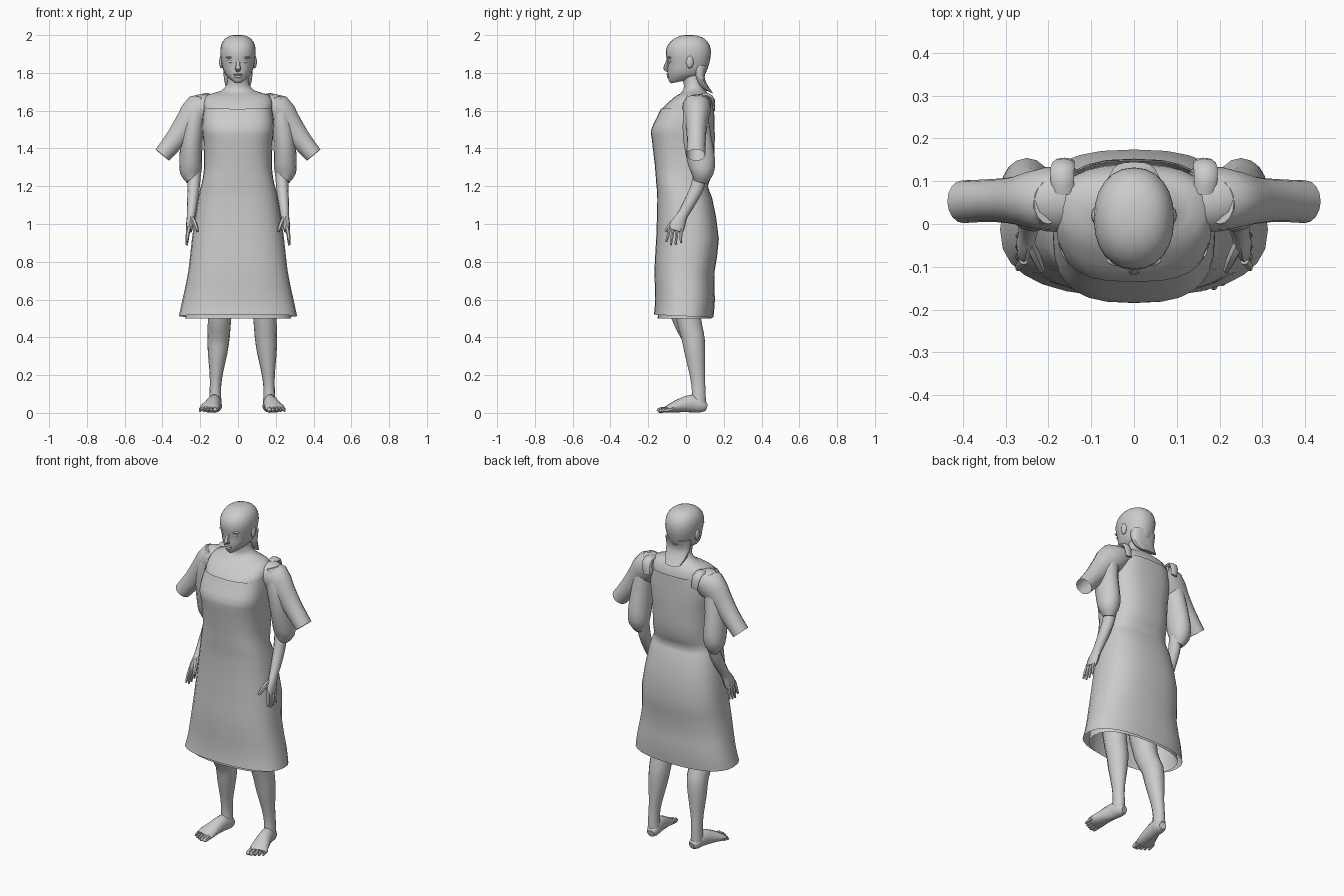
import bpy, bmesh, math
from mathutils import Vector


def smooth_path(rows, n):
    """Catmull-Rom interpolation of number tuples, n steps per span."""
    out = []
    for i in range(len(rows) - 1):
        a, b, c, d = (rows[max(i - 1, 0)], rows[i], rows[i + 1], rows[min(i + 2, len(rows) - 1)])
        for k in range(n):
            t = k / n
            out.append(tuple(0.5 * (2 * q + (r - p) * t + (2 * p - 5 * q + 4 * r - s) * t * t
                                    + (3 * q - p - 3 * r + s) * t ** 3)
                             for p, q, r, s in zip(a, b, c, d)))
    return out + [tuple(rows[-1])]


def skin(name, rings, cap=(True, True), mirror=False):
    """Join rings of points with quads."""
    bm = bmesh.new()
    vs = [[bm.verts.new(p) for p in ring] for ring in rings]
    n = len(vs[0])
    for a, b in zip(vs, vs[1:]):
        for i in range(n):
            j = (i + 1) % n
            bm.faces.new((a[i], a[j], b[j], b[i]))
    if cap[0]:
        bm.faces.new(vs[0])
    if cap[1]:
        bm.faces.new(vs[-1])
    bmesh.ops.recalc_face_normals(bm, faces=bm.faces)
    return finish(name, bm, mirror)


def finish(name, bm, mirror=False):
    me = bpy.data.meshes.new(name)
    bm.to_mesh(me)
    bm.free()
    ob = bpy.data.objects.new(name, me)
    bpy.context.collection.objects.link(ob)
    if mirror:
        ob.modifiers.new("Mirror", 'MIRROR')
    return ob


def body(name, rows, sides=24, steps=2, cap=(True, True)):
    """Horizontal loft; row = z front, z back, y front, y back, half width, squareness."""
    rings = []
    for zf, zb, yf, yb, rx, e in smooth_path(rows, steps):
        ring = []
        for k in range(sides):
            a = 2 * math.pi * k / sides
            c, s = math.cos(a), math.sin(a)
            x = rx * math.copysign(abs(c) ** e, c)
            v = math.copysign(abs(s) ** e, s)
            ring.append((x, (yf + yb) / 2 + v * (yb - yf) / 2, (zf + zb) / 2 + v * (zb - zf) / 2))
        rings.append(ring)
    return skin(name, rings, cap)


def tube(name, rows, ref=(1, 0, 0), sides=12, steps=2, cap=(True, True), mirror=True):
    """Loft along a path; row = x, y, z, radius along ref, radius across."""
    pts = smooth_path(rows, steps)
    rings = []
    for i, p in enumerate(pts):
        t = (Vector(pts[min(i + 1, len(pts) - 1)][:3]) - Vector(pts[max(i - 1, 0)][:3])).normalized()
        u = Vector(ref)
        u = (u - t * u.dot(t)).normalized()
        v = t.cross(u)
        rings.append([Vector(p[:3]) + u * p[3] * math.cos(2 * math.pi * k / sides)
                      + v * p[4] * math.sin(2 * math.pi * k / sides) for k in range(sides)])
    return skin(name, rings, cap, mirror)


def ball(name, loc, scale, mirror=False):
    bm = bmesh.new()
    bmesh.ops.create_uvsphere(bm, u_segments=12, v_segments=8, radius=1)
    for v in bm.verts:
        v.co = Vector(loc) + Vector(a * b for a, b in zip(v.co, scale))
    return finish(name, bm, mirror)


# Head
body("head", [(1.745, 1.775, -.078, .07, .028, 1), (1.76, 1.785, -.092, .085, .048, 1),
              (1.80, 1.80, -.097, .105, .073, .95), (1.85, 1.85, -.098, .123, .087, .95),
              (1.90, 1.90, -.107, .132, .094, .92), (1.945, 1.945, -.098, .126, .09, .92),
              (1.98, 1.98, -.065, .10, .070, .92), (1.997, 1.997, -.025, .06, .038, 1),
              (2.0, 2.0, .01, .025, .008, 1)])
# Face details
tube("nose", [(0, -.092, 1.88, .009, .008), (0, -.102, 1.845, .011, .01),
              (0, -.108, 1.823, .015, .012), (0, -.094, 1.81, .012, .006)], sides=8, mirror=False)
ball("upper_lip", (0, -.094, 1.792), (.024, .01, .006))
ball("lower_lip", (0, -.092, 1.780), (.02, .01, .007))
ball("eye", (.036, -.084, 1.861), (.018, .010, .009), True)
ball("brow", (.038, -.085, 1.882), (.026, .013, .006), True)
ball("ear", (.088, .02, 1.858), (.012, .02, .034), True)
# Hair hanging behind the neck
body("hair_tail", [(1.84, 1.84, .03, .118, .076, .8), (1.79, 1.78, .045, .098, .076, .8),
                   (1.74, 1.735, .065, .115, .068, .8), (1.71, 1.69, .095, .145, .05, .8)], sides=16)
# Neck, shoulders and chest skin
body("neck_and_torso", [(1.80, 1.82, -.03, .085, .055, 1), (1.73, 1.75, -.01, .085, .058, 1),
                        (1.695, 1.71, -.025, .10, .095, 1), (1.68, 1.685, -.05, .12, .165, .85),
                        (1.64, 1.64, -.098, .138, .184, .75), (1.59, 1.59, -.138, .14, .178, .75),
                        (1.50, 1.50, -.16, .135, .165, .8), (1.30, 1.30, -.13, .09, .155, .9),
                        (1.05, 1.05, -.12, .12, .19, .9), (.95, .95, -.10, .12, .18, .9)])

# Dress
body("dress", [(1.61, 1.635, -.134, .147, .180, .7), (1.56, 1.57, -.156, .15, .187, .68),
               (1.50, 1.50, -.184, .152, .19, .7), (1.44, 1.42, -.18, .152, .183, .75),
               (1.31, 1.28, -.165, .145, .18, .76), (1.22, 1.20, -.158, .115, .193, .76),
               (1.13, 1.14, -.152, .138, .212, .78), (.92, .92, -.158, .174, .244, .78),
               (.76, .74, -.167, .15, .263, .8), (.60, .60, -.163, .153, .294, .82),
               (.52, .505, -.17, .145, .313, .82)], sides=28, cap=(False, False))
body("underskirt", [(.75, .75, -.14, .13, .24, .82), (.60, .60, -.145, .135, .265, .82),
                    (.50, .50, -.15, .135, .28, .82)], cap=(False, False))
# Raised shoulder seam behind the arm
tube("shoulder_seam", [(.165, .07, 1.675, .025, .012), (.168, .115, 1.68, .028, .014),
                       (.165, .143, 1.655, .026, .01), (.16, .148, 1.60, .02, .006)], sides=8)

# Raised outer sleeve, open at the cuff
tube("outer_sleeve", [(.14, .055, 1.63, .075, .055), (.205, .058, 1.605, .075, .086),
                      (.265, .055, 1.535, .058, .07), (.33, .055, 1.45, .05, .055),
                      (.40, .052, 1.365, .05, .047)], ref=(0, 1, 0), sides=16, cap=(True, False))
# Hanging puffed sleeve
tube("puff_sleeve", [(.20, .05, 1.67, .035, .05), (.225, .05, 1.58, .055, .066),
                     (.245, .06, 1.45, .058, .075), (.25, .082, 1.33, .06, .073),
                     (.25, .085, 1.27, .056, .06), (.243, .075, 1.225, .03, .036)], sides=16)
# Bare forearm and hand
tube("forearm", [(.23, .08, 1.28, .035, .036), (.235, .058, 1.19, .032, .036),
                 (.243, .012, 1.10, .027, .03), (.248, -.02, 1.045, .022, .028),
                 (.254, -.043, 1.0, .021, .040), (.259, -.055, .965, .016, .038)])
for k, (y0, y1, z1) in enumerate([(-.085, -.105, .905), (-.066, -.08, .888),
                                  (-.046, -.055, .89), (-.027, -.027, .90)]):
    tube(f"finger_{k + 1}", [(.258, y0, .985, .011, .01), (.267, (y0 + y1) / 2, .94, .010, .009),
                             (.271, y1, z1, .006, .006)], sides=6)
tube("thumb", [(.245, -.045, 1.03, .013, .015), (.228, -.08, 1.0, .012, .013),
               (.215, -.108, .962, .007, .008)], sides=6)

# Legs and feet; the two sides stand at different distances from the centre
for side, s, shift, knee in (("right", 1, 0, 0), ("left", -1, .045, -.025)):
    def at(rows):
        return [(s * r[0] + shift, *r[1:]) for r in rows]
    tube(f"{side}_leg", at([(.125, .01, 1.0, .085, .10), (.13, -.01 + knee, .75, .08, .09),
                            (.142, .01 + knee, .52, .063, .068), (.147, .035, .41, .059, .063),
                            (.153, .047, .32, .052, .056), (.161, .06, .20, .034, .041),
                            (.165, .067, .12, .03, .037), (.165, .067, .05, .033, .04)]),
         sides=14, mirror=False)
    tube(f"{side}_foot", at([(.158, .108, .03, .02, .02), (.162, .085, .036, .033, .035),
                             (.170, .03, .05, .036, .048), (.184, -.035, .038, .045, .036),
                             (.197, -.085, .024, .053, .023), (.202, -.105, .018, .05, .015)]),
         sides=14, mirror=False)
    for k in range(5):
        r = .015 - .0017 * k
        x = .162 + .02 * k
        y = -.150 + (0, .0, .009, .02, .034)[k]
        tube(f"{side}_toe_{k + 1}", at([(x, -.085 + .004 * k, .02, r * .8, r), (x + .004, y + .012, .014, r * .8, r),
                                        (x + .005, y, .008, r * .5, r * .5)]), sides=8, mirror=False)

# Smooth shading with sharp edges kept
bpy.ops.object.select_all(action='SELECT')
bpy.context.view_layer.objects.active = bpy.data.objects["dress"]
bpy.ops.object.shade_smooth_by_angle(angle=math.radians(40))
